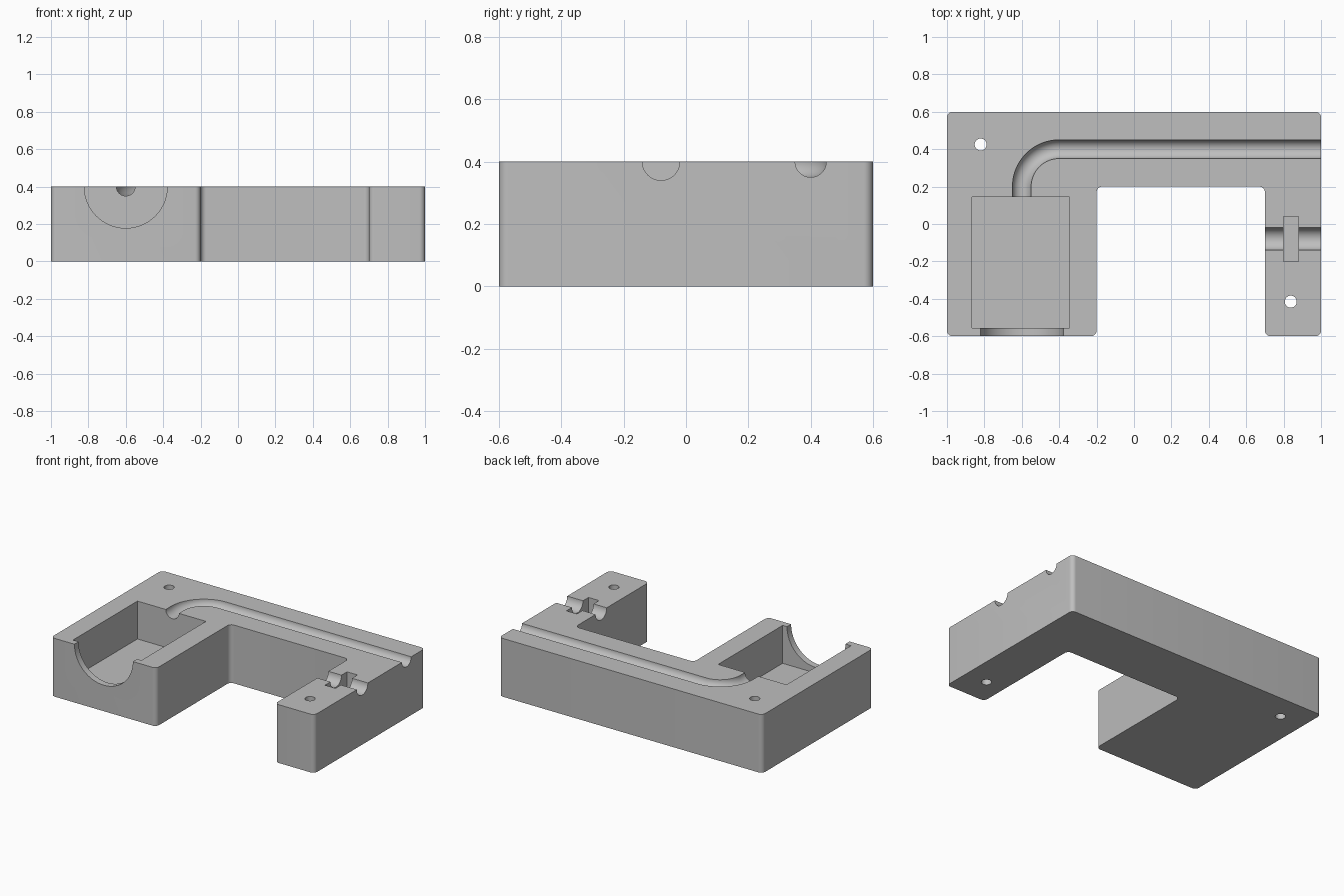
import bpy, bmesh, math
from mathutils import Vector

cube = bpy.data.objects.get("Cube")
if cube:
    bpy.data.objects.remove(cube, do_unlink=True)

TOP = 0.4
FILLET = 0.03

grey = bpy.data.materials.new("light grey")
grey.use_nodes = True
colour = (0.52, 0.52, 0.52, 1)
grey.diffuse_color = colour
grey.node_tree.nodes["Principled BSDF"].inputs["Base Color"].default_value = colour


def finish(bm, name):
    bmesh.ops.recalc_face_normals(bm, faces=bm.faces)
    mesh = bpy.data.meshes.new(name)
    bm.to_mesh(mesh)
    bm.free()
    mesh.materials.append(grey)
    obj = bpy.data.objects.new(name, mesh)
    bpy.context.collection.objects.link(obj)
    return obj


def box(name, x0, x1, y0, y1, z0, z1):
    bm = bmesh.new()
    bmesh.ops.create_cube(bm, size=1)
    for v in bm.verts:
        v.co = ((x0 + x1) / 2 + v.co.x * (x1 - x0),
                (y0 + y1) / 2 + v.co.y * (y1 - y0),
                (z0 + z1) / 2 + v.co.z * (z1 - z0))
    return finish(bm, name)


def tube(name, points, radius, sides=40):
    """Solid round bar swept along a path."""
    bm = bmesh.new()
    pts = [Vector(p) for p in points]
    rings = []
    for i, p in enumerate(pts):
        along = (pts[min(i + 1, len(pts) - 1)] - pts[max(i - 1, 0)]).normalized()
        helper = Vector((1, 0, 0)) if abs(along.z) > 0.9 else Vector((0, 0, 1))
        side = along.cross(helper).normalized()
        up = side.cross(along)
        rings.append([bm.verts.new(p + radius * (math.cos(a) * side + math.sin(a) * up))
                      for a in (math.tau * k / sides for k in range(sides))])
    for r, s in zip(rings, rings[1:]):
        for k in range(sides):
            n = (k + 1) % sides
            bm.faces.new((r[k], r[n], s[n], s[k]))
    bm.faces.new(rings[0])
    bm.faces.new(rings[-1])
    return finish(bm, name)


# U-shaped body with rounded vertical edges
outline = [(-1, -0.6), (-0.2, -0.6), (-0.2, 0.2), (0.7, 0.2),
           (0.7, -0.6), (1, -0.6), (1, 0.6), (-1, 0.6)]
bm = bmesh.new()
base = bm.faces.new([bm.verts.new((x, y, 0)) for x, y in outline])
walls = bmesh.ops.extrude_face_region(bm, geom=[base])["geom"]
for v in walls:
    if isinstance(v, bmesh.types.BMVert):
        v.co.z = TOP
bmesh.ops.recalc_face_normals(bm, faces=bm.faces)
uprights = [e for e in bm.edges if abs(e.verts[0].co.z - e.verts[1].co.z) > 0.1]
bmesh.ops.bevel(bm, geom=uprights, offset=FILLET, segments=8, profile=0.5, affect='EDGES')
body = finish(bm, "holder_body")

# Bent channel path: from the right end, round the bend, into the pocket
bend = [(-0.4 - 0.2 * math.sin(a), 0.2 + 0.2 * math.cos(a), TOP)
        for a in (math.pi / 2 * i / 20 for i in range(21))]

cutters = [
    box("pocket_cutter", -0.865, -0.345, -0.555, 0.145, 0.14, 0.6),
    tube("front_opening_cutter", [(-0.6, -0.7, TOP), (-0.6, -0.4, TOP)], 0.222, 64),
    tube("channel_cutter", [(1.1, 0.4, TOP)] + bend + [(-0.6, 0.05, TOP)], 0.05),
    tube("cross_groove_cutter", [(0.6, -0.08, TOP), (1.1, -0.08, TOP)], 0.06),
    box("slot_cutter", 0.8, 0.88, -0.2, 0.04, 0.28, 0.6),
    tube("left_hole_cutter", [(-0.82, 0.425, -0.1), (-0.82, 0.425, 0.5)], 0.032),
    tube("right_hole_cutter", [(0.838, -0.415, -0.1), (0.838, -0.415, 0.5)], 0.032),
]

# Carve every recess, then drop the cutters
bpy.ops.object.select_all(action='DESELECT')
bpy.context.view_layer.objects.active = body
body.select_set(True)
for cutter in cutters:
    mod = body.modifiers.new(cutter.name, 'BOOLEAN')
    mod.operation = 'DIFFERENCE'
    mod.solver = 'EXACT'
    mod.object = cutter
    bpy.ops.object.modifier_apply(modifier=mod.name)
    bpy.data.objects.remove(cutter, do_unlink=True)

bpy.ops.object.shade_smooth_by_angle(angle=math.radians(30))
